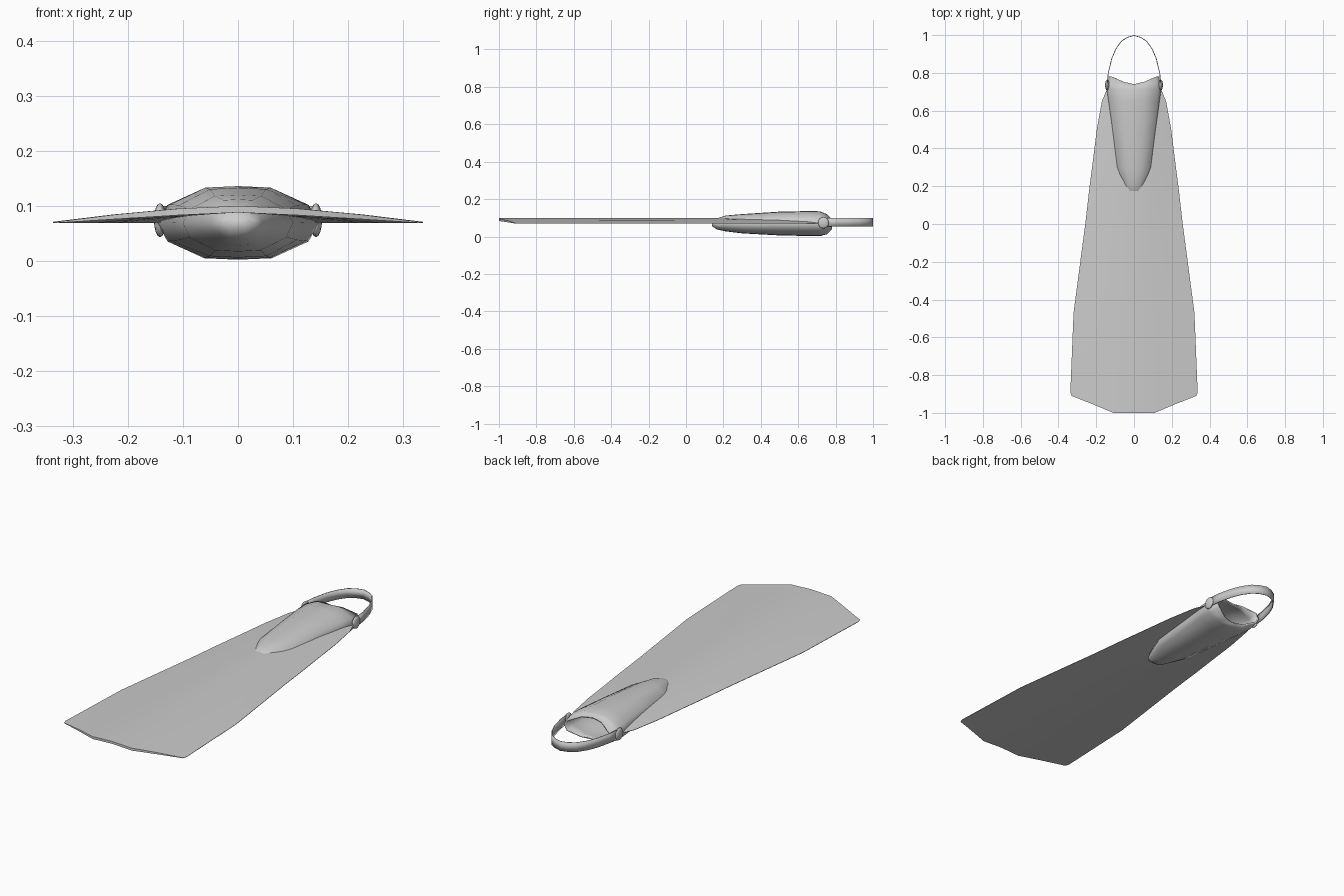
import bpy, bmesh, math

if "Cube" in bpy.data.objects:
    bpy.data.objects.remove(bpy.data.objects["Cube"])


def finish(name, bm, angle=40):
    bmesh.ops.recalc_face_normals(bm, faces=bm.faces)
    me = bpy.data.meshes.new(name)
    bm.to_mesh(me)
    bm.free()
    ob = bpy.data.objects.new(name, me)
    bpy.context.collection.objects.link(ob)
    bpy.ops.object.select_all(action='DESELECT')
    ob.select_set(True)
    bpy.context.view_layer.objects.active = ob
    bpy.ops.object.shade_smooth_by_angle(angle=math.radians(angle))
    return ob


def skin(bm, rows, closed=False):
    n = len(rows[0])
    for a, b in zip(rows, rows[1:]):
        for i in range(n if closed else n - 1):
            j = (i + 1) % n
            bm.faces.new((a[i], a[j], b[j], b[i]))


# Blade: arched half section, open inside the foot pocket, mirrored
# (y, half width, inner edge x)
stations = [(-0.89, 0.337, 0), (-0.47, 0.32, 0), (0.0, 0.258, 0), (0.2, 0.235, 0),
            (0.3, 0.222, 0.08), (0.5, 0.197, 0.106), (0.65, 0.17, 0.125), (0.71, 0.145, 0.132)]
# (fraction of width, top z, bottom z)
section = [(0, 0.100, 0.088), (0.33, 0.095, 0.083), (0.67, 0.0845, 0.076), (1, 0.071, 0.069)]
tip_y = [-1.0, -1.0, -0.953, -0.91]


def blade_row(bm, ys, w, inner):
    top, bot = [], []
    for (t, zt, zb), y in zip(section, ys):
        x = inner + (w - inner) * t
        f = x / w
        for (f0, t0, b0), (f1, t1, b1) in zip(section, section[1:]):
            if f0 <= f <= f1 + 1e-6:
                k = (f - f0) / (f1 - f0)
                zt, zb = t0 + (t1 - t0) * k, b0 + (b1 - b0) * k
                break
        top.append(bm.verts.new((x, y, zt)))
        bot.append(bm.verts.new((x, y, zb)))
    return top + bot[::-1]


bm = bmesh.new()
rows = [blade_row(bm, tip_y, 0.33, 0)]
rows += [blade_row(bm, [y] * 4, w, inner) for y, w, inner in stations]
skin(bm, rows)
for r in (rows[0], rows[-1]):
    for i in range(3):
        bm.faces.new((r[i], r[i + 1], r[6 - i], r[7 - i]))
blade = finish("blade", bm, 30)
m = blade.modifiers.new("Mirror", 'MIRROR')
m.merge_threshold = 0.0005

# Foot pocket: twelve-sided shell with a scooped opening
# (y, half width, top z, bottom z)
pocket = [(0.14, 0.03, 0.08, 0.055), (0.165, 0.045, 0.097, 0.038), (0.21, 0.063, 0.112, 0.028),
          (0.3, 0.1, 0.12, 0.017), (0.5, 0.122, 0.133, 0.006), (0.65, 0.14, 0.136, 0.003),
          (0.715, 0.146, 0.135, 0.002), (0.78, 0.133, 0.122, 0.010)]
quarter = [(0, 1), (0.42, 0.96), (0.88, 0.5), (1, 0)]
ring = quarter + [(x, -z) for x, z in quarter[2::-1]]
ring += [(-x, z) for x, z in ring[5:0:-1]]
bm = bmesh.new()
rows = []
for k, (y, w, zt, zb) in enumerate(pocket):
    row = []
    for u, v in ring:
        yy = 0.74 + 0.04 * min(1, abs(u) / 0.88) ** 1.5 if k == len(pocket) - 1 else y
        row.append(bm.verts.new((u * w, yy, (zt + zb) / 2 + v * (zt - zb) / 2)))
    rows.append(row)
skin(bm, rows, True)
bm.faces.new(rows[0])
foot = finish("foot_pocket", bm, 60)
m = foot.modifiers.new("Wall", 'SOLIDIFY')
m.thickness = 0.008
m.offset = -1

# Heel strap: thin upright band
half = [(0.143, 0.73), (0.136, 0.80), (0.118, 0.875), (0.097, 0.925), (0.067, 0.968), (0.035, 0.988)]
path = half + [(0, 0.998)] + [(-x, y) for x, y in half[::-1]]
bm = bmesh.new()
skin(bm, [[bm.verts.new((x, y, z)) for z in (0.053, 0.1)] for x, y in path])
strap = finish("heel_strap", bm, 60)
m = strap.modifiers.new("Thickness", 'SOLIDIFY')
m.thickness = 0.004
m.offset = 0

# Strap buckles: flattened rounded buttons
for side, s in (("left", -1), ("right", 1)):
    bpy.ops.mesh.primitive_uv_sphere_add(segments=16, ring_count=8, radius=1,
                                         location=(s * 0.142, 0.735, 0.074),
                                         rotation=(0, math.pi / 2, 0))
    b = bpy.context.object
    b.name = side + "_strap_buckle"
    b.scale = (0.031, 0.029, 0.011)
    bpy.ops.object.shade_smooth_by_angle(angle=math.radians(50))
